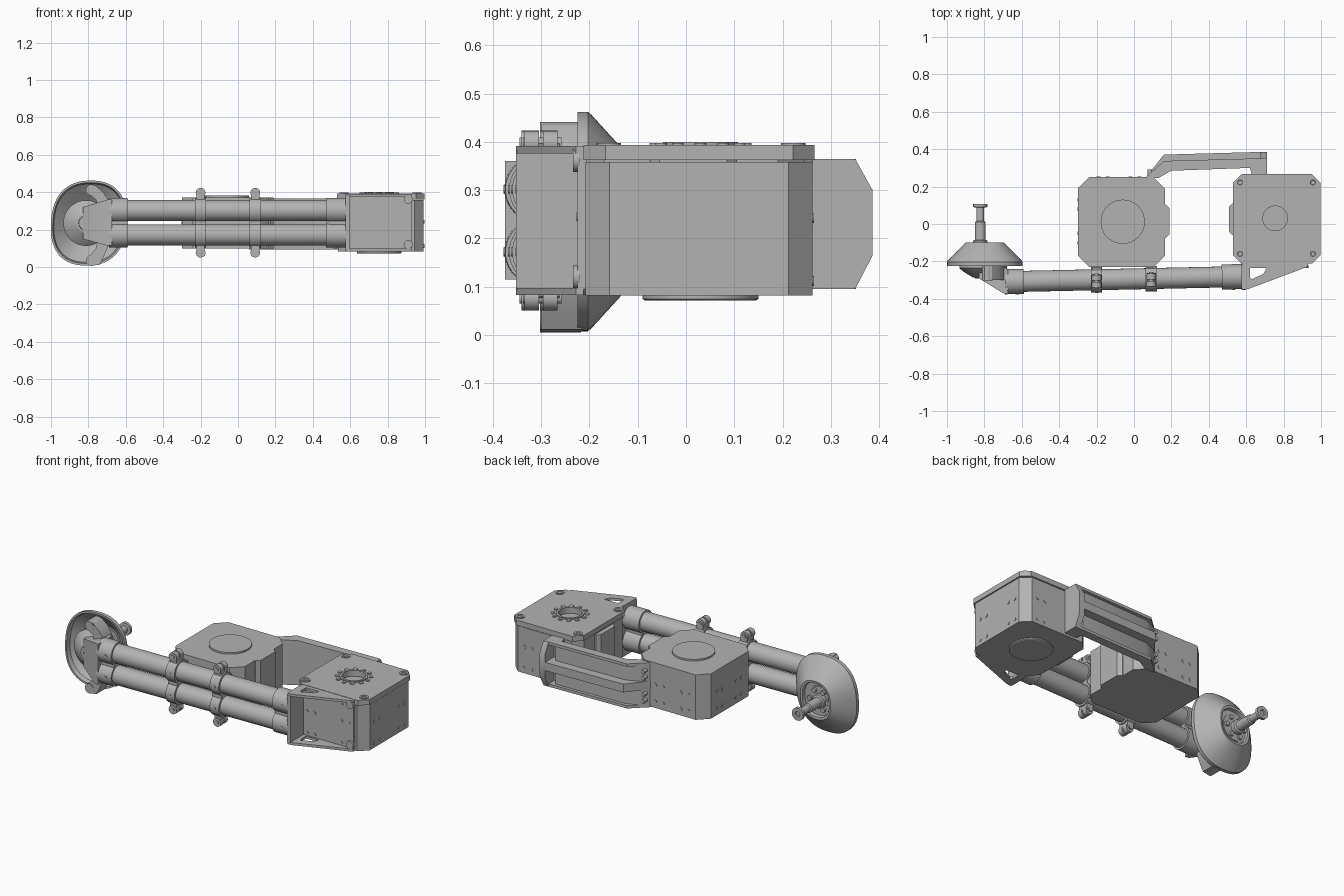
import bpy, bmesh, math
from mathutils import Vector

if "Cube" in bpy.data.objects:
    bpy.data.objects.remove(bpy.data.objects["Cube"])

grey = bpy.data.materials.new("machined_grey")
grey.use_nodes = True
grey.diffuse_color = (0.45, 0.45, 0.45, 1)
grey.node_tree.nodes["Principled BSDF"].inputs["Base Color"].default_value = (0.45, 0.45, 0.45, 1)
parts = []


def finish(name, bm):
    bmesh.ops.remove_doubles(bm, verts=bm.verts, dist=0.00005)
    bmesh.ops.recalc_face_normals(bm, faces=bm.faces)
    mesh = bpy.data.meshes.new(name)
    bm.to_mesh(mesh)
    bm.free()
    mesh.materials.clear()
    mesh.materials.append(grey)
    ob = bpy.data.objects.new(name, mesh)
    bpy.context.collection.objects.link(ob)
    parts.append(ob)
    return ob


def place(axis, u, v, w):
    return {"x": Vector((w, u, v)), "y": Vector((u, w, v)), "z": Vector((u, v, w))}[axis]


def circle(cu, cv, r, n=40):
    return [(cu + r * math.cos(2 * math.pi * i / n), cv + r * math.sin(2 * math.pi * i / n)) for i in range(n)]


def chamfered(u0, u1, v0, v1, c):
    return [(u0 + c, v0), (u1 - c, v0), (u1, v0 + c), (u1, v1 - c),
            (u1 - c, v1), (u0 + c, v1), (u0, v1 - c), (u0, v0 + c)]


def prism(name, outline, w0, w1, axis="z", holes=()):
    """Extrude a flat outline, with optional holes, along an axis."""
    curve = bpy.data.curves.new(name, "CURVE")
    curve.dimensions, curve.fill_mode = "2D", "BOTH"
    curve.extrude = (w1 - w0) / 2
    for loop in [outline, *holes]:
        spline = curve.splines.new("POLY")
        spline.points.add(len(loop) - 1)
        for point, (u, v) in zip(spline.points, loop):
            point.co = (u, v, 0, 1)
        spline.use_cyclic_u = True
    helper = bpy.data.objects.new(name + "_outline", curve)
    mesh = bpy.data.meshes.new_from_object(helper)
    bm = bmesh.new()
    bm.from_mesh(mesh)
    for v in bm.verts:
        v.co = place(axis, v.co.x, v.co.y, v.co.z + (w0 + w1) / 2)
    bpy.data.objects.remove(helper)
    bpy.data.curves.remove(curve)
    bpy.data.meshes.remove(mesh)
    return finish(name, bm)


def lathe(name, origin, direction, profile, n=40):
    """Spin a (radius, height) profile about a direction and cap the ends."""
    bm = bmesh.new()
    turn = Vector(direction).to_track_quat("Z", "Y")
    rings = [[bm.verts.new(Vector(origin) + turn @ Vector((u, v, h))) for u, v in circle(0, 0, r, n)]
             for r, h in profile]
    skin(bm, rings)
    return finish(name, bm)


def skin(bm, rings):
    for a, b in zip(rings, rings[1:]):
        for i in range(len(a)):
            j = (i + 1) % len(a)
            bm.faces.new((a[i], a[j], b[j], b[i]))
    bm.faces.new(rings[0])
    bm.faces.new(rings[-1])


def rod(name, origin, direction, r, length, n=40):
    return lathe(name, origin, direction, [(r, 0), (r, length)], n)


def hull(name, points):
    bm = bmesh.new()
    for p in points:
        bm.verts.new(p)
    bmesh.ops.convex_hull(bm, input=bm.verts)
    return finish(name, bm)


def screws(name, axis, w, us, vs, r=0.01, sign=1, height=0.003):
    for u in us:
        for v in vs:
            rod(name, place(axis, u, v, w), place(axis, 0, 0, sign), r, height, 16)


# Inner motor housing
prism("inner_motor_body", chamfered(-0.30, 0.165, -0.23, 0.25, 0.06), 0.10, 0.372)
prism("inner_motor_side_block", chamfered(0.10, 0.19, -0.075, 0.105, 0.02), 0.10, 0.372)
rod("inner_motor_cap", (-0.06, 0.012, 0.37), (0, 0, 1), 0.118, 0.012, 64)
screws("inner_motor_screw", "x", -0.30, (-0.10, -0.05, 0.08, 0.13), (0.14, 0.24), sign=-1)
screws("inner_motor_screw", "y", 0.25, (-0.19, -0.14, -0.02, 0.03), (0.14, 0.24))

# Outer motor housing with lid and bearing
hub = (0.755, 0.03)
prism("outer_motor_body", chamfered(0.535, 0.993, -0.208, 0.262, 0.05), 0.082, 0.358)
prism("outer_motor_lid", chamfered(0.53, 0.997, -0.212, 0.266, 0.045), 0.362, 0.393,
      holes=[circle(*hub, 0.07)])
prism("outer_motor_side_block", chamfered(0.507, 0.56, -0.06, 0.11, 0.02), 0.10, 0.355)
prism("bearing_ring", circle(*hub, 0.078), 0.38, 0.400, holes=[circle(*hub, 0.066)])
for x, y in circle(*hub, 0.094, 12):
    rod("bearing_bolt", (x, y, 0.39), (0, 0, 1), 0.012, 0.008, 16)
for x in (0.567, 0.957):
    for y in (-0.16, 0.222):
        lathe("lid_screw", (x, y, 0.39), (0, 0, 1), [(0.025, 0), (0.025, 0.008), (0.014, 0.008), (0.012, 0.004)], 20)
lathe("outer_motor_base_disc", (*hub, 0.085), (0, 0, -1), [(0.12, 0), (0.12, 0.01), (0.115, 0.013)], 64)
screws("outer_motor_screw", "x", 0.993, (-0.115, -0.062, 0.122, 0.177), (0.112, 0.242))
screws("outer_motor_screw", "y", 0.262, (0.62, 0.67, 0.85, 0.90), (0.112, 0.242))

# Rear link between the motors: web, ribs and end plates


def link_outline(depth):
    return [(0.06, 0.245), (0.16, depth - 0.015), (0.705, depth), (0.705, 0.262), (0.63, 0.262),
            (0.62, 0.30), (0.20, 0.285), (0.13, 0.245)]


prism("link_web", [(0.06, 0.245), (0.10, 0.285), (0.18, 0.318), (0.64, 0.332), (0.64, 0.30),
                   (0.62, 0.30), (0.20, 0.285), (0.13, 0.245)], 0.097, 0.363)
for low, high, depth in ((0.095, 0.112, 0.352), (0.205, 0.255, 0.386), (0.348, 0.365, 0.352)):
    prism("link_rib", link_outline(depth), low, high)
prism("link_end_plate", [(0.262, 0.095), (0.35, 0.095), (0.386, 0.165), (0.386, 0.30),
                         (0.35, 0.365), (0.262, 0.365)], 0.675, 0.71, "x")
prism("link_outer_pad", chamfered(0.63, 0.70, 0.10, 0.36, 0.01), 0.26, 0.30, "y")
screws("link_screw", "y", 0.262, (0.085,), (0.14, 0.18, 0.28, 0.32), 0.012, height=0.03)

# Twin tubes with end sleeves


def tube_y(x):
    return -0.308 + 0.022 * (x + 0.65)


along = Vector((1, 0.022, 0))
tube_heights = (0.172, 0.302)
for z in tube_heights:
    rod("arm_tube", (-0.66, tube_y(-0.66), z), along, 0.056, 1.22)
    for x, length in ((-0.69, 0.10), (0.47, 0.12)):
        rod("tube_sleeve", (x, tube_y(x), z), along, 0.067, length)
        screws("sleeve_screw", "y", tube_y(x) - 0.066, (x + 0.065,), (z,), 0.009, -1)
for x0, x1 in ((-0.69, -0.59), (0.47, 0.59)):
    y = tube_y(x0)
    prism("sleeve_bridge", chamfered(y - 0.035, y + 0.035, 0.17, 0.305, 0.01), x0, x1, "x")

# Tube clamps with bolted ears
for cx in (-0.20, 0.092):
    y = tube_y(cx)
    for z, out in zip(tube_heights, (-1, 1)):
        rod("clamp_ring", (cx - 0.03, y, z), (1, 0, 0), 0.068, 0.06)
        screws("clamp_screw", "y", y - 0.067, (cx,), (z,), 0.009, -1)
        end = z + out * 0.095
        prism("clamp_ear", chamfered(cx - 0.022, cx + 0.022, min(z, end), max(z, end), 0.004),
              y - 0.035, y + 0.03, "y")
        rod("clamp_bolt", (cx, y - 0.042, end), (0, 1, 0), 0.026, 0.03, 24)
        rod("clamp_nut", (cx, y - 0.004, end), (0, 1, 0), 0.026, 0.03, 24)
        rod("clamp_bolt_shank", (cx, y - 0.046, end), (0, 1, 0), 0.012, 0.08, 16)
    prism("clamp_bridge", chamfered(y - 0.04, y + 0.04, 0.17, 0.305, 0.01), cx - 0.03, cx + 0.03, "x")
    prism("clamp_mount", chamfered(y, -0.225, 0.13, 0.345, 0.01), cx - 0.025, cx + 0.025, "x")

# Triangular bracket joining tubes to outer motor
gusset = [(0.578, -0.212), (0.578, -0.352), (0.61, -0.348), (0.93, -0.228), (0.93, -0.212)]
window = [(0.62, -0.235), (0.71, -0.235), (0.69, -0.268), (0.63, -0.295), (0.62, -0.285)]
for z in (0.083, 0.376):
    prism("bracket_gusset", gusset, z, z + 0.015, holes=[window])
prism("bracket_side_wall", chamfered(-0.352, -0.212, 0.083, 0.391, 0.012), 0.575, 0.597, "x")
prism("bracket_back_plate", chamfered(0.578, 0.93, 0.083, 0.391, 0.012), -0.224, -0.206, "y")
screws("bracket_screw", "y", -0.224, (0.62, 0.67, 0.85, 0.90), (0.115, 0.245, 0.35), 0.009, -1)
screws("bracket_corner_screw", "y", -0.22, (0.91,), (0.12, 0.362), 0.024, -1, 0.014)

# Knuckle between tubes and shell
cx, cz = -0.812, 0.235
hull("knuckle_arm", [(x, y, z) for x, ys, zs in ((-0.675, (-0.375, -0.245), (0.115, 0.36)),
                                                 (-0.70, (-0.37, -0.225), (0.115, 0.36)),
                                                 (-0.83, (-0.29, -0.225), (0.15, 0.32)))
                     for y in ys for z in zs])
lathe("knuckle_disc", (cx, -0.21, cz), (0, -1, 0),
      [(0.122, 0), (0.122, 0.025), (0.10, 0.045), (0.05, 0.075), (0.04, 0.075), (0.038, 0.082),
       (0.018, 0.082), (0.016, 0.076)], 56)
claw = [(-0.80, 0.44), (-0.76, 0.435), (-0.72, 0.40), (-0.69, 0.35), (-0.68, 0.235), (-0.69, 0.12),
        (-0.72, 0.05), (-0.74, 0.012), (-0.78, 0.008), (-0.80, 0.05), (-0.76, 0.10), (-0.73, 0.235),
        (-0.76, 0.36), (-0.80, 0.395)]
prism("knuckle_claw", claw, -0.30, -0.215, "y")
for z in (0.035, 0.412):
    rod("claw_lobe", (-0.785, -0.302, z), (0, 1, 0), 0.029, 0.085, 24)

# Rounded conical shell, hollow at the front
bm = bmesh.new()
rings = []
for s, y in ((0.47, -0.12), (0.92, -0.20), (0.95, -0.225), (1, -0.225), (1, -0.203), (0.97, -0.195),
             (0.68, -0.135), (0.54, -0.106), (0.50, -0.098), (0.44, -0.100), (0.42, -0.122)):
    ring = []
    for c, d in circle(0, 0, 1, 64):
        k = (abs(c) ** 2.4 + abs(d) ** 2.4) ** (-1 / 2.4)
        skew = 0.012 * d * s
        ring.append(bm.verts.new((-0.798 + s * 0.202 * c * k + skew, y, cz + s * 0.227 * d * k)))
    rings.append(ring)
skin(bm, rings)
finish("shell", bm)

# Hub and axle
rod("hub_plate", (cx, -0.215, cz), (0, 1, 0), 0.082, 0.10)
for x, z in circle(cx, cz, 0.06, 6):
    rod("hub_screw", (x, -0.12, z), (0, 1, 0), 0.014, 0.018, 16)
lathe("axle", (-0.822, -0.12, cz), (0, 1, 0),
      [(0.04, 0), (0.04, 0.03), (0.029, 0.035), (0.029, 0.13), (0.021, 0.135), (0.021, 0.208),
       (0.038, 0.21), (0.038, 0.228), (0.016, 0.228), (0.014, 0.22)], 32)

# Smooth curved faces, keep machined edges sharp
bpy.ops.object.select_all(action="DESELECT")
for ob in parts:
    ob.select_set(True)
bpy.context.view_layer.objects.active = parts[0]
bpy.ops.object.shade_smooth_by_angle(angle=math.radians(30))
